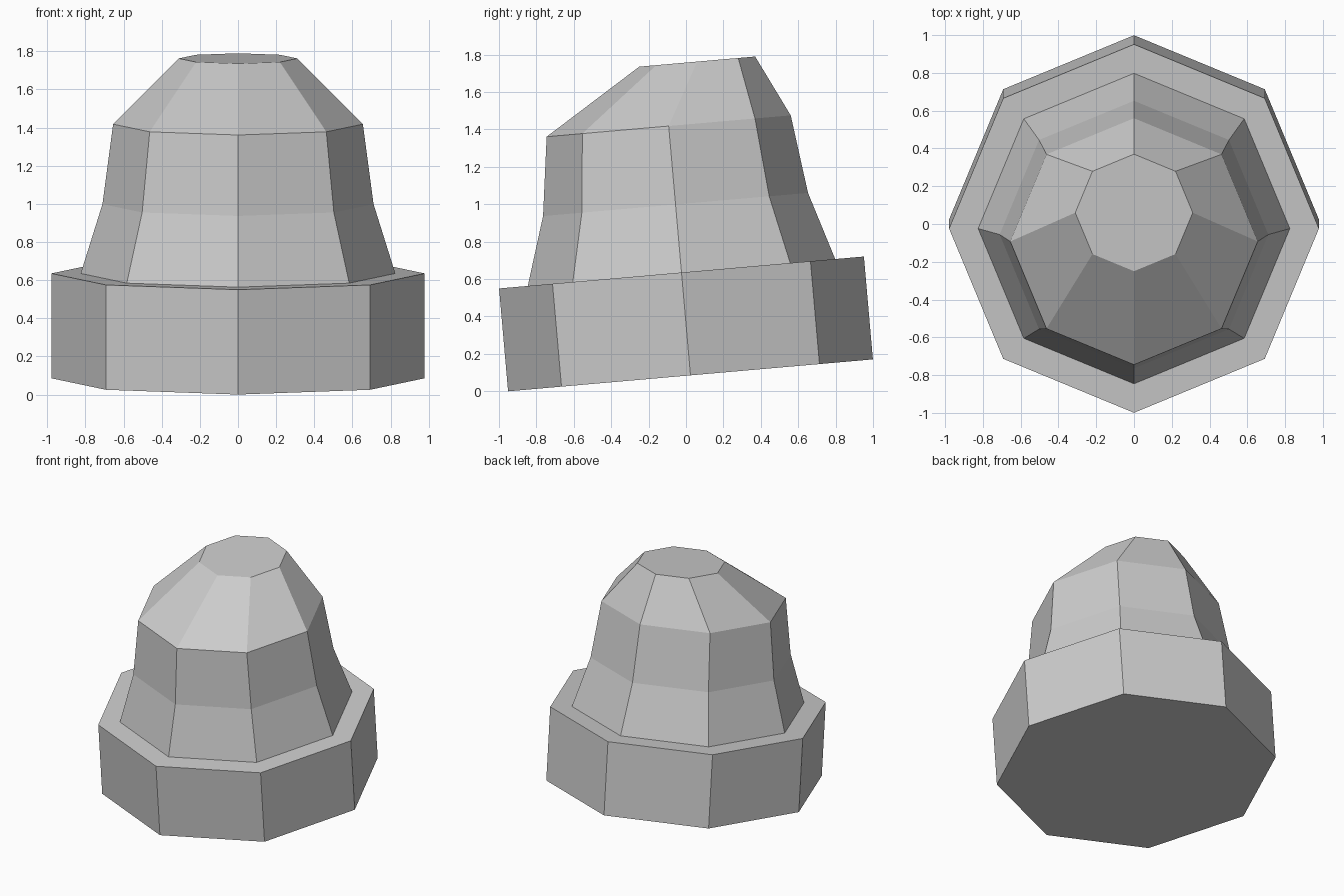
import bpy
import bmesh
from math import cos, sin, pi, radians

if "Cube" in bpy.data.objects:
    bpy.data.objects.remove(bpy.data.objects["Cube"], do_unlink=True)

SIDES = 8
TILT = radians(5)
BASE_RADIUS = 0.979
BASE_HEIGHT = 0.552

grey = bpy.data.materials.new("light_grey")
grey.use_nodes = True
colour = (0.6, 0.6, 0.6, 1)
grey.diffuse_color = colour
grey.node_tree.nodes["Principled BSDF"].inputs["Base Color"].default_value = colour


def stacked_rings(name, rings):
    """Closed flat-shaded solid through rings of (radius, height, y shift)."""
    bm = bmesh.new()
    loops = []
    for radius, height, shift in rings:
        angles = [2 * pi * i / SIDES for i in range(SIDES)]
        loops.append([bm.verts.new((radius * cos(a), radius * sin(a) + shift, height))
                      for a in angles])
    for low, high in zip(loops, loops[1:]):
        for i in range(SIDES):
            j = (i + 1) % SIDES
            bm.faces.new((low[i], low[j], high[j], high[i]))
    bm.faces.new(loops[0][::-1])
    bm.faces.new(loops[-1])
    mesh = bpy.data.meshes.new(name)
    bm.to_mesh(mesh)
    bm.free()
    mesh.materials.append(grey)
    obj = bpy.data.objects.new(name, mesh)
    bpy.context.collection.objects.link(obj)
    # Lean the whole stack so its lowest corner rests on the ground
    obj.rotation_euler.x = TILT
    obj.location = (0, 0.024, BASE_RADIUS * sin(TILT))
    return obj


# Wide octagonal base
stacked_rings("base", [(BASE_RADIUS, 0, 0), (BASE_RADIUS, BASE_HEIGHT, 0)])

# Flared body with an off-centre flat cap
stacked_rings("body", [
    (0.825, BASE_HEIGHT, 0),
    (0.711, 0.917, 0),
    (0.655, 1.338, 0),
    (0.311, 1.668, 0.182),
])
